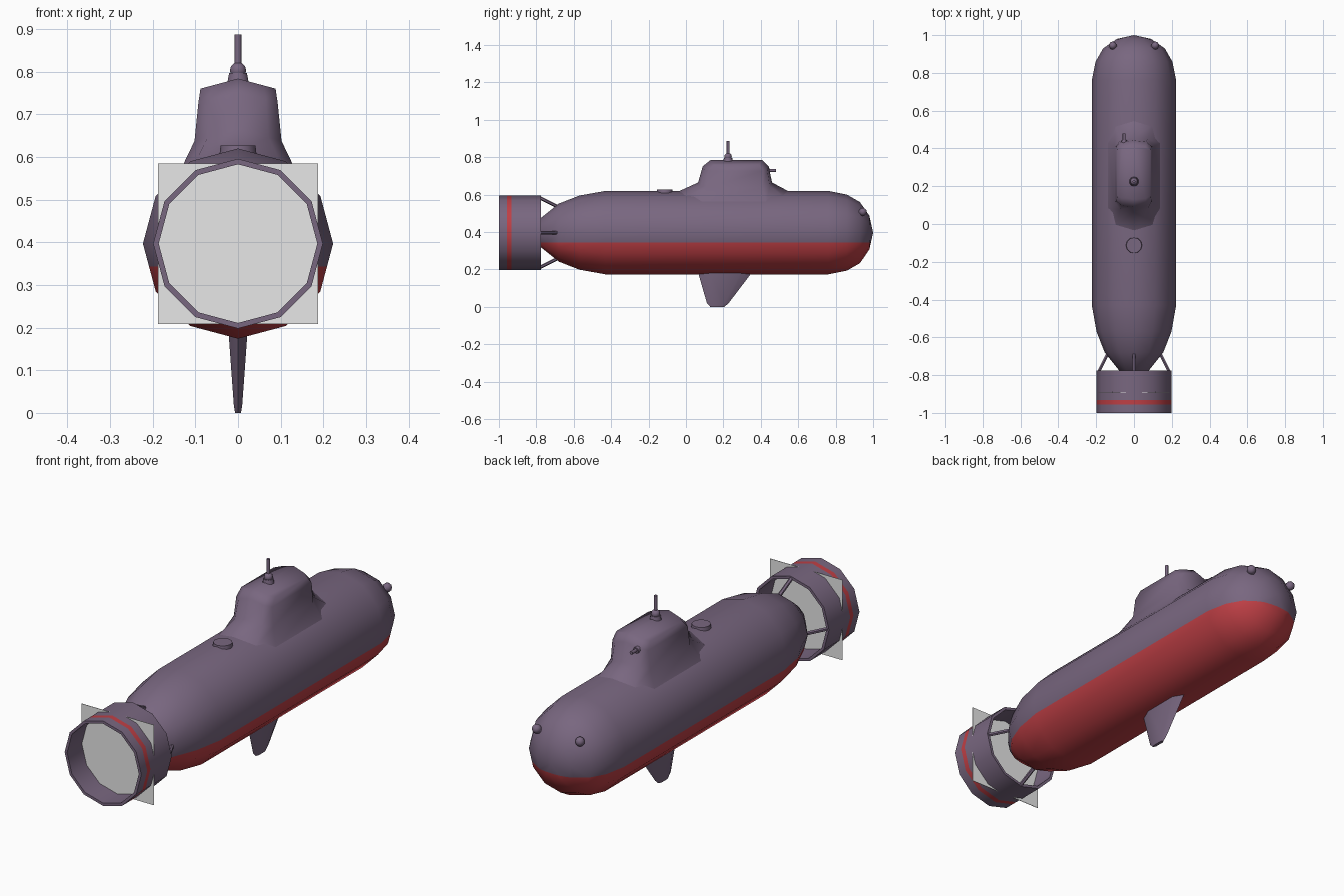
import bpy, bmesh, math
from mathutils import Vector

if "Cube" in bpy.data.objects:
    bpy.data.objects.remove(bpy.data.objects["Cube"])

AXIS_Z = 0.397
SIDES = 12


def material(name, rgb):
    m = bpy.data.materials.new(name)
    m.use_nodes = True
    m.diffuse_color = (*rgb, 1)
    m.node_tree.nodes["Principled BSDF"].inputs["Base Color"].default_value = (*rgb, 1)
    return m


PURPLE = material("dusty purple", (0.19, 0.135, 0.215))
RED = material("hull red", (0.52, 0.05, 0.06))
GREY = material("light grey", (0.8, 0.8, 0.8))


def finish(name, bm, mats, rule=None, angle=50):
    bmesh.ops.remove_doubles(bm, verts=bm.verts, dist=1e-5)
    bmesh.ops.recalc_face_normals(bm, faces=bm.faces)
    if rule:
        for f in bm.faces:
            f.material_index = int(rule(f.calc_center_median()))
    mesh = bpy.data.meshes.new(name)
    bm.to_mesh(mesh)
    bm.free()
    ob = bpy.data.objects.new(name, mesh)
    bpy.context.collection.objects.link(ob)
    for m in mats:
        mesh.materials.append(m)
    bpy.ops.object.select_all(action="DESELECT")
    ob.select_set(True)
    bpy.context.view_layer.objects.active = ob
    bpy.ops.object.shade_smooth_by_angle(angle=math.radians(angle))
    return ob


def loft(rings, closed=False):
    """Bridge equal-length rings of points with quads."""
    bm = bmesh.new()
    rows = [[bm.verts.new(p) for p in r] for r in rings]
    pairs = list(zip(rows, rows[1:])) + ([(rows[-1], rows[0])] if closed else [])
    for a, b in pairs:
        for i in range(len(a)):
            j = (i + 1) % len(a)
            bm.faces.new((a[i], a[j], b[j], b[i]))
    return bm, rows


def around_y(y, r):
    turns = [2 * math.pi * i / SIDES for i in range(SIDES)]
    return [(r * math.cos(t), y, AXIS_Z + r * math.sin(t)) for t in turns]


def rod(name, start, end, r1, r2=None, sides=8):
    start, end = Vector(start), Vector(end)
    d = end - start
    bm = bmesh.new()
    bmesh.ops.create_cone(bm, cap_ends=True, segments=sides, radius1=r1,
                          radius2=r1 if r2 is None else r2, depth=d.length)
    bm.transform(d.to_track_quat("Z", "Y").to_matrix().to_4x4())
    bmesh.ops.translate(bm, verts=bm.verts, vec=(start + end) / 2)
    return finish(name, bm, [PURPLE])


def ball(name, centre, r):
    bm = bmesh.new()
    bmesh.ops.create_uvsphere(bm, u_segments=10, v_segments=6, radius=r)
    bmesh.ops.translate(bm, verts=bm.verts, vec=centre)
    return finish(name, bm, [PURPLE])


# Hull, cut at the waterline for the red underside
profile = [(-0.81, 0), (-0.78, 0.075), (-0.68, 0.155), (-0.57, 0.198), (-0.43, 0.223),
           (0.76, 0.223), (0.86, 0.203), (0.93, 0.163), (0.98, 0.09), (1.0, 0)]
bm, _ = loft([around_y(y, r) for y, r in profile])
bmesh.ops.remove_doubles(bm, verts=bm.verts, dist=1e-5)
WATERLINE = 0.343
bmesh.ops.bisect_plane(bm, geom=bm.verts[:] + bm.edges[:] + bm.faces[:],
                       plane_co=(0, 0, WATERLINE), plane_no=(0, 0, 1))
finish("hull", bm, [PURPLE, RED], lambda c: c.z < WATERLINE)


# Sail, flaring into the hull and following its ridged top
def sail_ring(w, y0, y1, c, h):
    half = [(0, y0), (0.7 * w, y0 + 0.25 * c), (w, y0 + c),
            (w, y1 - c), (0.7 * w, y1 - 0.25 * c), (0, y1)]
    outline = half + [(-x, y) for x, y in half[-2:0:-1]]
    return [(x, y, h - 0.268 * abs(x) - 0.73 * max(0, abs(x) - 0.1115)) for x, y in outline]


bm, rows = loft([sail_ring(0.14, -0.04, 0.55, 0.12, 0.617),
                 sail_ring(0.102, 0.065, 0.46, 0.05, 0.665),
                 sail_ring(0.093, 0.09, 0.442, 0.03, 0.752),
                 sail_ring(0.088, 0.13, 0.41, 0.02, 0.784)])
top = rows[-1]
bm.faces.new(top[:6])
bm.faces.new(top[5:] + top[:1])
finish("sail", bm, [PURPLE], angle=60)

# Mast, hatch and short horn on the sail
rod("mast_base", (0, 0.225, 0.765), (0, 0.225, 0.797), 0.028, 0.022, 10)
ball("mast_joint", (0, 0.225, 0.803), 0.02)
rod("mast", (0, 0.225, 0.8), (0, 0.225, 0.888), 0.008)
rod("hatch", (0, -0.113, 0.6), (0, -0.113, 0.627), 0.044, 0.041, 12)
rod("horn_base", (-0.052, 0.42, 0.728), (-0.052, 0.446, 0.728), 0.018, 0.014)
rod("horn", (-0.052, 0.43, 0.729), (-0.052, 0.48, 0.729), 0.008)

# Nose knobs
for side, s in (("left", 1), ("right", -1)):
    rod("nose_knob_stem_" + side, (s * 0.09, 0.91, 0.485), (s * 0.112, 0.945, 0.508), 0.018)
    ball("nose_knob_" + side, (s * 0.112, 0.945, 0.508), 0.021)


# Keel fin
def fin_ring(z, y0, y1, w):
    ym = (y0 + y1) / 2
    q = (y1 - y0) * 0.3
    return [(0, y0, z), (w, ym - q, z), (w, ym + q, z),
            (0, y1, z), (-w, ym + q, z), (-w, ym - q, z)]


bm, rows = loft([fin_ring(0.2, 0.06, 0.365, 0.023), fin_ring(0.02, 0.112, 0.228, 0.01),
                 fin_ring(0, 0.13, 0.205, 0.007)])
bm.faces.new(rows[0])
bm.faces.new(rows[-1])
finish("keel_fin", bm, [PURPLE], angle=30)

# Tail shroud with a red stripe on its outside
OUT, IN = 0.199, 0.186
section = [(-1, OUT), (-0.956, OUT), (-0.932, OUT), (-0.775, OUT), (-0.775, IN), (-1, IN)]
bm, _ = loft([around_y(y, r) for y, r in section], closed=True)
finish("tail_shroud", bm, [PURPLE, RED],
       lambda c: -0.956 < c.y < -0.932 and math.hypot(c.x, c.z - AXIS_Z) > IN)

# Struts holding the shroud
for i in range(4):
    dx, dz = round(math.cos(i * math.pi / 2)), round(math.sin(i * math.pi / 2))
    rod(f"strut_{i + 1}", (dx * 0.191, -0.79, AXIS_Z + dz * 0.191),
        (dx * 0.135, -0.68, AXIS_Z + dz * 0.135), 0.009, sides=6)

# Square propeller disc plate
bm = bmesh.new()
bmesh.ops.create_cube(bm, size=1)
bmesh.ops.scale(bm, verts=bm.verts, vec=(0.376, 0.002, 0.376))
bmesh.ops.translate(bm, verts=bm.verts, vec=(0, -0.89, AXIS_Z))
finish("propeller_plate", bm, [GREY], angle=30)
